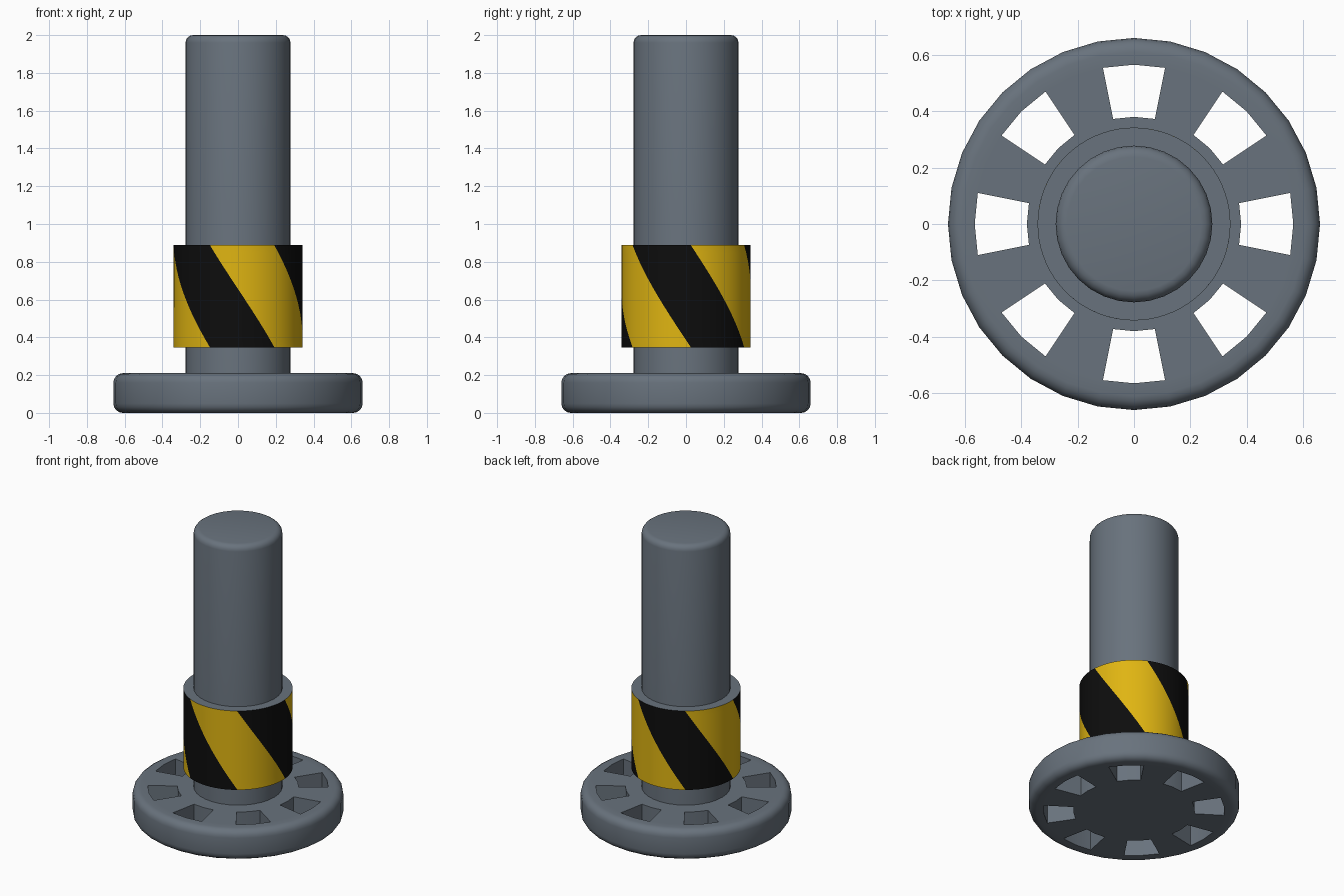
import bpy, bmesh, math

if "Cube" in bpy.data.objects:
    bpy.data.objects.remove(bpy.data.objects["Cube"])

N = 32  # sides of the round parts


def material(name, rgb):
    m = bpy.data.materials.new(name)
    m.diffuse_color = (*rgb, 1)
    m.use_nodes = True
    m.node_tree.nodes["Principled BSDF"].inputs["Base Color"].default_value = m.diffuse_color
    return m


grey = material("steel_grey", (0.14, 0.17, 0.205))
yellow = material("warning_yellow", (0.74, 0.46, 0.006))
black = material("stripe_black", (0.004, 0.004, 0.004))


def ring(bm, r, z, n=N, turn=0.0):
    return [bm.verts.new((r * math.cos(2 * math.pi * i / n + turn),
                          r * math.sin(2 * math.pi * i / n + turn), z)) for i in range(n)]


def finish(bm, name, mats):
    bmesh.ops.recalc_face_normals(bm, faces=bm.faces)
    me = bpy.data.meshes.new(name)
    bm.to_mesh(me)
    bm.free()
    ob = bpy.data.objects.new(name, me)
    bpy.context.collection.objects.link(ob)
    for m in mats:
        me.materials.append(m)
    bpy.ops.object.select_all(action='DESELECT')
    ob.select_set(True)
    bpy.context.view_layer.objects.active = ob
    bpy.ops.object.shade_smooth_by_angle(angle=math.radians(35))
    return ob


def arc(r, z, b, a0, a1, steps=4):
    # rounded corner of radius b around (r, z)
    return [(r + b * math.cos(math.radians(a0 + (a1 - a0) * k / steps)),
             z + b * math.sin(math.radians(a0 + (a1 - a0) * k / steps)))
            for k in range(steps + 1)]


# Base flange with eight through slots
R, H, B, R_IN, R_OUT = 0.66, 0.21, 0.05, 0.38, 0.565
profile = ([(R_IN, 0), (R_OUT, 0)] + arc(R - B, B, B, -90, 0)
           + arc(R - B, H - B, B, 0, 90) + [(R_OUT, H), (R_IN, H)])
bm = bmesh.new()
rings = [ring(bm, r, z) for r, z in profile]
last = len(rings) - 1
in_bot, out_bot, out_top, in_top = rings[0], rings[1], rings[last - 1], rings[last]
for k in range(last):
    for i in range(N):
        j = (i + 1) % N
        if k in (0, last - 1) and i % 4 in (0, 3):
            continue  # slot opening
        bm.faces.new((rings[k][i], rings[k][j], rings[k + 1][j], rings[k + 1][i]))
bm.faces.new(in_bot)
bm.faces.new(in_top)
for i in range(N):
    j = (i + 1) % N
    if i % 4 in (0, 3):  # inner and outer slot walls
        for lo, hi in ((in_bot, in_top), (out_bot, out_top)):
            bm.faces.new((lo[i], lo[j], hi[j], hi[i]))
    if i % 4 in (1, 3):  # slot end walls
        bm.faces.new((in_bot[i], out_bot[i], out_top[i], in_top[i]))
finish(bm, "slotted_base", [grey])

# Shaft with rounded top edge
bm = bmesh.new()
shaft = [(0.278, 0.1)] + arc(0.238, 1.96, 0.04, 0, 90)
rings = [ring(bm, r, z) for r, z in shaft]
for a, b in zip(rings, rings[1:]):
    for i in range(N):
        j = (i + 1) % N
        bm.faces.new((a[i], a[j], b[j], b[i]))
bm.faces.new(rings[0])
bm.faces.new(rings[-1])
finish(bm, "shaft", [grey])

# Collar with six slanted bands; its mesh columns follow the stripe slope
COLS, ROWS, Z0, Z1 = 72, 12, 0.345, 0.89
bm = bmesh.new()
start = math.radians(-90 - 25.5)  # bottom left edge of the front black band
rings = [ring(bm, 0.342, Z0 + (Z1 - Z0) * k / ROWS, COLS,
              start - math.radians(60.5) * k / ROWS) for k in range(ROWS + 1)]
for a, b in zip(rings, rings[1:]):
    for i in range(COLS):
        j = (i + 1) % COLS
        f = bm.faces.new((a[i], a[j], b[j], b[i]))
        f.material_index = 2 if (i // 12) % 2 == 0 else 1
bm.faces.new(rings[0])
bm.faces.new(rings[-1])
finish(bm, "striped_collar", [grey, yellow, black])
